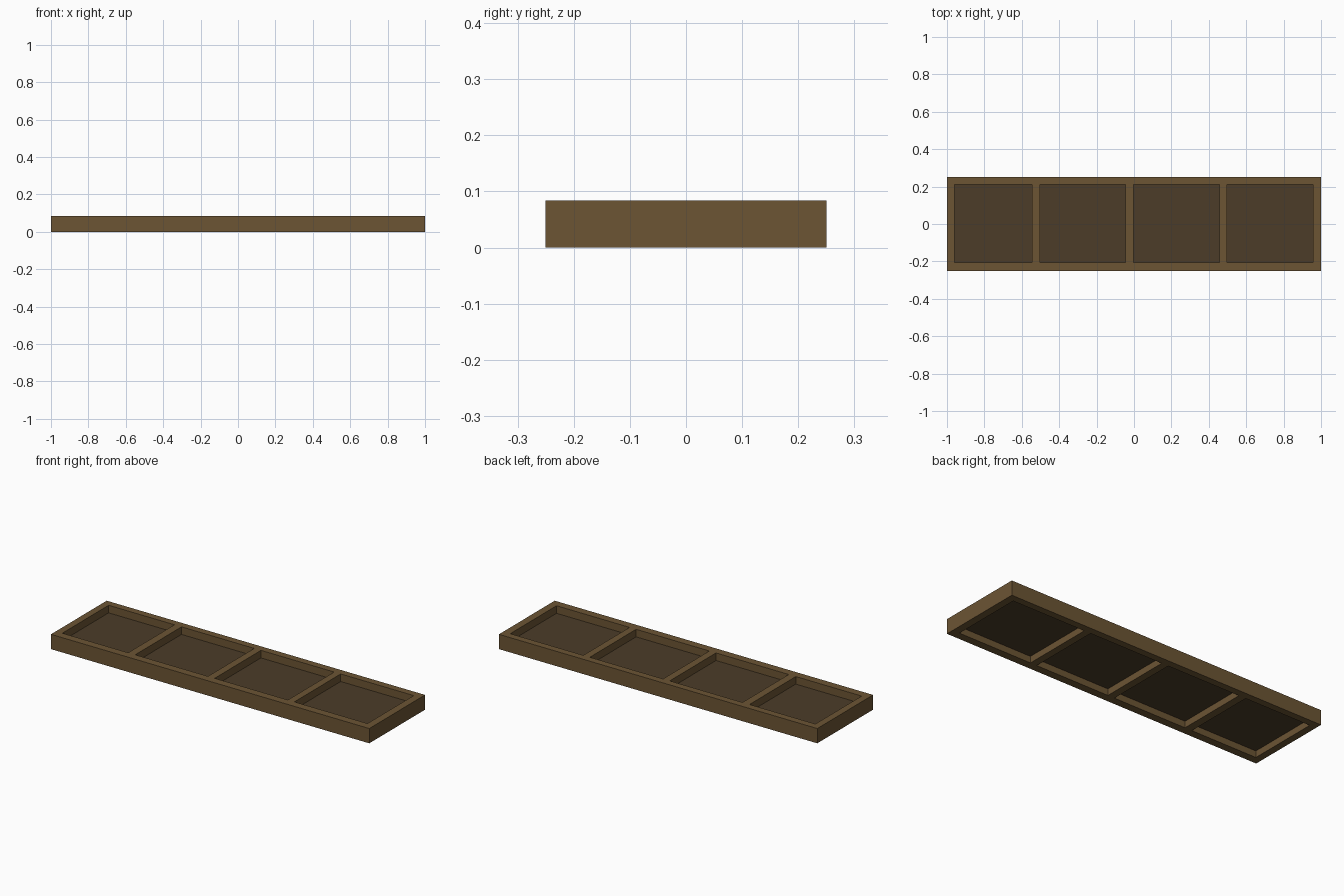
import bpy
import bmesh

if "Cube" in bpy.data.objects:
    bpy.data.objects.remove(bpy.data.objects["Cube"])

HEIGHT = 0.084
PANEL_Z = (0.037, 0.041)

# Lines where openings start and end along x and y
XS = [-1.0, -0.96, -0.546, -0.502, -0.045, -0.003, 0.457, 0.498, 0.957, 1.0]
YS = [-0.25, -0.205, 0.21, 0.25]


def material(name, color):
    mat = bpy.data.materials.new(name)
    mat.diffuse_color = (*color, 1.0)
    mat.use_nodes = True
    mat.node_tree.nodes["Principled BSDF"].inputs["Base Color"].default_value = mat.diffuse_color
    return mat


def finish(bm, name, mat):
    bmesh.ops.recalc_face_normals(bm, faces=bm.faces)
    mesh = bpy.data.meshes.new(name)
    bm.to_mesh(mesh)
    bm.free()
    mesh.materials.append(mat)
    obj = bpy.data.objects.new(name, mesh)
    bpy.context.collection.objects.link(obj)
    return obj


def raise_faces(bm, height):
    """Extrude a flat sheet up into a closed solid, keeping its underside."""
    geom = bmesh.ops.extrude_face_region(bm, geom=bm.faces[:], use_keep_orig=True)["geom"]
    verts = [g for g in geom if isinstance(g, bmesh.types.BMVert)]
    bmesh.ops.translate(bm, verts=verts, vec=(0, 0, height))


wood = material("frame_wood", (0.150, 0.090, 0.034))
dark_wood = material("panel_wood", (0.072, 0.046, 0.022))

# Frame: rails, end stiles and dividers as one lattice with four openings
bm = bmesh.new()
grid = [[bm.verts.new((x, y, 0)) for y in YS] for x in XS]
for i in range(len(XS) - 1):
    for j in range(len(YS) - 1):
        if i % 2 == 1 and j == 1:
            continue
        bm.faces.new((grid[i][j], grid[i + 1][j], grid[i + 1][j + 1], grid[i][j + 1]))
raise_faces(bm, HEIGHT)
finish(bm, "frame", wood)

# Thin recessed panels closing each opening at mid height
for n, i in enumerate(range(1, len(XS) - 1, 2), start=1):
    x0, x1, y0, y1 = XS[i], XS[i + 1], YS[1], YS[2]
    bm = bmesh.new()
    corners = ((x0, y0), (x1, y0), (x1, y1), (x0, y1))
    bm.faces.new([bm.verts.new((x, y, PANEL_Z[0])) for x, y in corners])
    raise_faces(bm, PANEL_Z[1] - PANEL_Z[0])
    finish(bm, f"panel_{n}", dark_wood)
